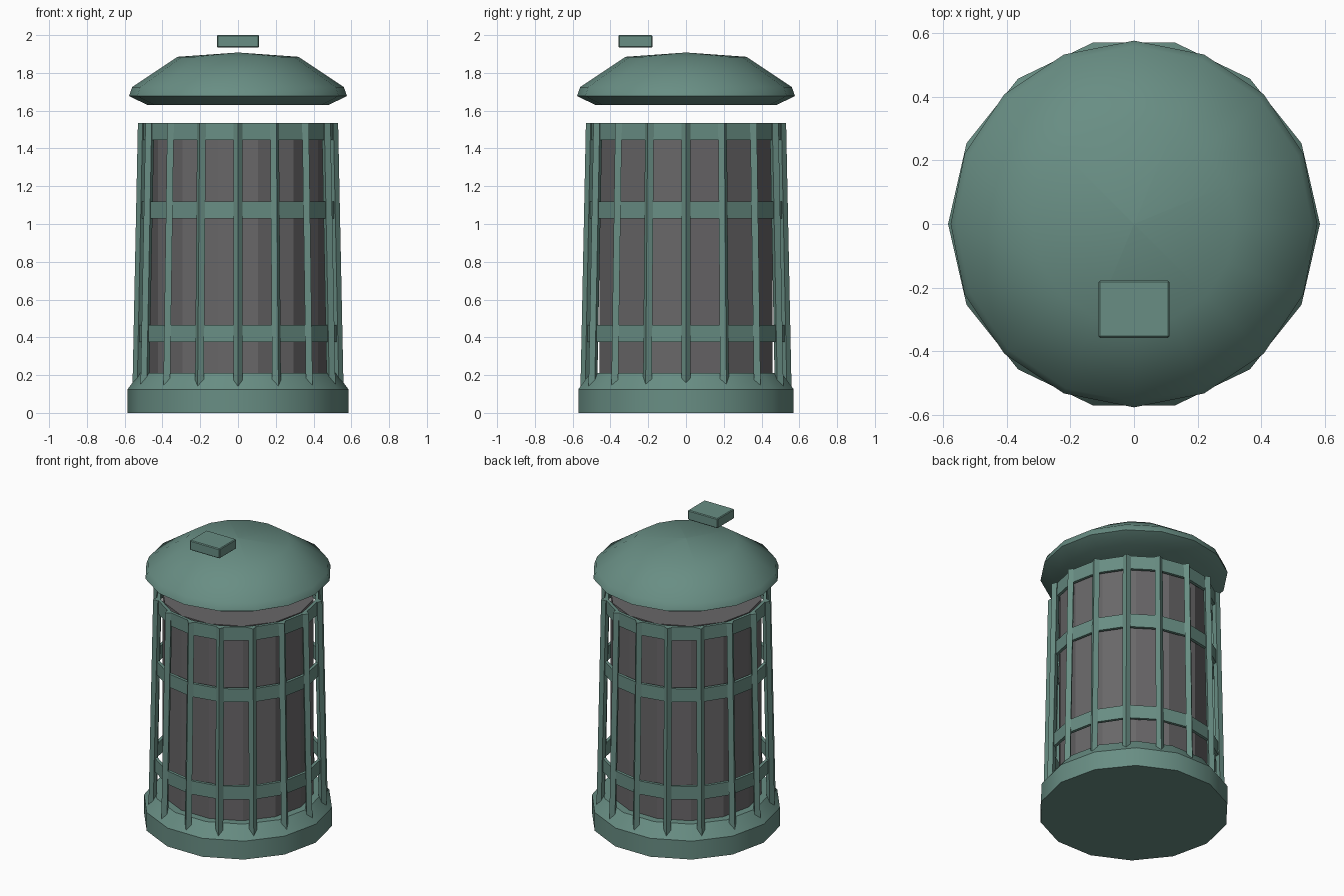
import bpy, bmesh, math

if "Cube" in bpy.data.objects:
    bpy.data.objects.remove(bpy.data.objects["Cube"])


def material(name, rgb):
    m = bpy.data.materials.new(name)
    m.diffuse_color = (*rgb, 1)
    m.use_nodes = True
    m.node_tree.nodes["Principled BSDF"].inputs["Base Color"].default_value = m.diffuse_color
    return m


GREEN = material("green_paint", (0.14, 0.27, 0.23))
GREY = material("dark_grey", (0.14, 0.135, 0.14))


def make_object(name, bm, mat, smooth=None):
    bmesh.ops.remove_doubles(bm, verts=bm.verts, dist=1e-5)
    bmesh.ops.recalc_face_normals(bm, faces=bm.faces)
    me = bpy.data.meshes.new(name)
    bm.to_mesh(me)
    bm.free()
    me.materials.append(mat)
    ob = bpy.data.objects.new(name, me)
    bpy.context.collection.objects.link(ob)
    if smooth:
        bpy.ops.object.select_all(action='DESELECT')
        ob.select_set(True)
        bpy.context.view_layer.objects.active = ob
        bpy.ops.object.shade_smooth_by_angle(angle=math.radians(smooth))
    return ob


def lathe(name, profile, sides, mat, smooth=None, closed=False):
    """Spin a (radius, z) profile round z; open profiles are capped."""
    bm = bmesh.new()
    loops = []
    for r, z in profile:
        loops.append([bm.verts.new((r * math.cos(2 * math.pi * i / sides),
                                    r * math.sin(2 * math.pi * i / sides), z))
                      for i in range(sides)])
    pairs = list(zip(loops, loops[1:]))
    if closed:
        pairs.append((loops[-1], loops[0]))
    else:
        bm.faces.new(loops[0][::-1])
        if profile[-1][0] > 0.001:
            bm.faces.new(loops[-1])
    for a, b in pairs:
        for i in range(sides):
            j = (i + 1) % sides
            bm.faces.new((a[i], a[j], b[j], b[i]))
    return make_object(name, bm, mat, smooth)


# Base, inner bin and floating domed lid
lathe("base", [(0.585, 0), (0.585, 0.125), (0.52, 0.21)], 14, GREEN, 30)
lathe("inner_bin", [(0.47, 0.15), (0.47, 1.53)], 14, GREY)
lathe("lid", [(0.48, 1.63), (0.577, 1.678), (0.56, 1.725),
              (0.32, 1.885), (0.00001, 1.908)], 16, GREEN, 45)

# Horizontal hoops
for name, z0, z1, r in (("lower_hoop", 0.375, 0.465, 0.525),
                        ("middle_hoop", 1.03, 1.12, 0.512),
                        ("top_hoop", 1.445, 1.535, 0.505)):
    lathe(name, [(r, z0), (r, z1), (r - 0.02, z1), (r - 0.02, z0)],
          16, GREEN, closed=True)

# Sixteen leaning diamond-section bars
bm = bmesh.new()
for i in range(16):
    a = 2 * math.pi * i / 16
    ends = []
    for r, z in ((0.534, 0.12), (0.505, 1.535)):
        ends.append([bm.verts.new(((r + u) * math.cos(a) - v * math.sin(a),
                                   (r + u) * math.sin(a) + v * math.cos(a), z))
                     for u, v in ((0.025, 0), (0, 0.025), (-0.025, 0), (0, -0.025))])
    lo, hi = ends
    bm.faces.new(lo[::-1])
    bm.faces.new(hi)
    for k in range(4):
        n = (k + 1) % 4
        bm.faces.new((lo[k], lo[n], hi[n], hi[k]))
make_object("cage_bars", bm, GREEN)

# Lid handle block with a fine bevel
bm = bmesh.new()
bmesh.ops.create_cube(bm, size=1)
for v in bm.verts:
    v.co = (v.co.x * 0.224, v.co.y * 0.18 - 0.268, v.co.z * 0.066 + 1.967)
bmesh.ops.bevel(bm, geom=bm.edges[:], offset=0.005, segments=1, affect='EDGES')
make_object("lid_handle", bm, GREEN)
